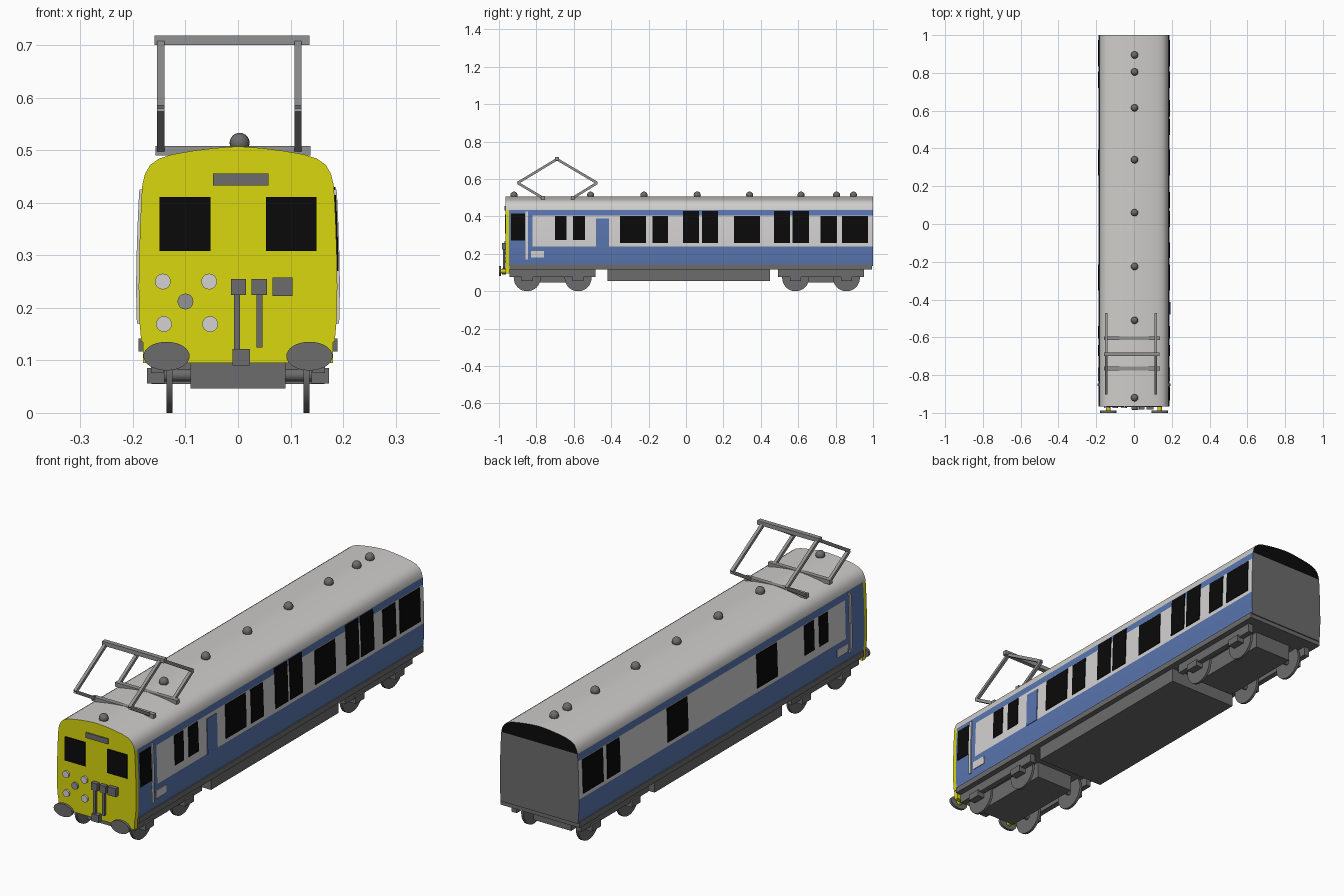
import bpy, bmesh, math
from mathutils import Vector

if "Cube" in bpy.data.objects:
    bpy.data.objects.remove(bpy.data.objects["Cube"])

def material(name, r, g, b):
    m = bpy.data.materials.new(name)
    m.diffuse_color = (r, g, b, 1)
    m.use_nodes = True
    m.node_tree.nodes["Principled BSDF"].inputs["Base Color"].default_value = m.diffuse_color
    return m

YELLOW = material("yellow", 0.70, 0.68, 0.004)
BLUE = material("blue", 0.10, 0.18, 0.43)
WHITE = material("off_white", 0.66, 0.64, 0.64)
ROOF = material("roof_grey", 0.62, 0.61, 0.59)
GREY = material("dark_grey", 0.15, 0.15, 0.15)
MID = material("mid_grey", 0.29, 0.29, 0.29)
BLACK = material("black", 0.003, 0.003, 0.003)

def finish(name, bm, mats, smooth=False):
    bmesh.ops.recalc_face_normals(bm, faces=bm.faces)
    me = bpy.data.meshes.new(name)
    bm.to_mesh(me)
    bm.free()
    ob = bpy.data.objects.new(name, me)
    bpy.context.collection.objects.link(ob)
    for m in mats:
        me.materials.append(m)
    if smooth:
        bpy.ops.object.select_all(action='DESELECT')
        ob.select_set(True)
        bpy.context.view_layer.objects.active = ob
        bpy.ops.object.shade_smooth_by_angle(angle=math.radians(35))
    return ob

def box(name, x0, x1, y0, y1, z0, z1, mat):
    bm = bmesh.new()
    bmesh.ops.create_cube(bm, size=1)
    for v in bm.verts:
        v.co = ((x0 + x1) / 2 + v.co.x * (x1 - x0),
                (y0 + y1) / 2 + v.co.y * (y1 - y0),
                (z0 + z1) / 2 + v.co.z * (z1 - z0))
    return finish(name, bm, [mat])

def rod(name, a, b, r, mat, sides=24, flat=1.0):
    """Cylinder or square bar from a to b; flat squashes it in z."""
    a, b = Vector(a), Vector(b)
    bm = bmesh.new()
    bmesh.ops.create_cone(bm, cap_ends=True, segments=sides, radius1=r, radius2=r, depth=(b - a).length)
    q = (b - a).to_track_quat('Z', 'Y')
    for v in bm.verts:
        if sides == 4:   # turn so the bar faces sit square
            v.co.xy = (v.co.x - v.co.y) * 0.7071, (v.co.x + v.co.y) * 0.7071
        p = q @ v.co
        p.z *= flat
        v.co = p + (a + b) / 2
    return finish(name, bm, [mat], sides > 8)

# Half cross-section of the carriage: (z, half width)
PROFILE = [(0.135, 0.184), (0.18, 0.188), (0.24, 0.189), (0.30, 0.188), (0.36, 0.186),
           (0.405, 0.184), (0.435, 0.182), (0.455, 0.177), (0.472, 0.167), (0.484, 0.150),
           (0.492, 0.125), (0.499, 0.085), (0.504, 0.045), (0.507, 0.004)]

def half_width(z):
    for (z0, w0), (z1, w1) in zip(PROFILE, PROFILE[1:]):
        if z <= z1:
            return w0 + (w1 - w0) * (z - z0) / (z1 - z0)

# Carriage body, coloured by height and position along its length
bm = bmesh.new()
cuts = [-0.965, -0.947, -0.82, 1.0]
rings = [[(bm.verts.new((-w, y, z)), bm.verts.new((w, y, z))) for z, w in PROFILE] for y in cuts]
mats = [YELLOW, BLUE, WHITE, ROOF, GREY, BLACK]
top = len(PROFILE) - 1
for k in range(3):
    a, b = rings[k], rings[k + 1]
    for i in range(top):
        z = (PROFILE[i][0] + PROFILE[i + 1][0]) / 2
        for s in (0, 1):
            f = bm.faces.new((a[i][s], b[i][s], b[i + 1][s], a[i + 1][s]))
            if z > 0.435:
                f.material_index = 3
            elif k == 0:
                f.material_index = 0
            else:
                f.material_index = 2 if k == 2 and 0.24 < z < 0.405 else 1
    bm.faces.new((a[top][0], b[top][0], b[top][1], a[top][1])).material_index = 3
    bm.faces.new((a[0][0], b[0][0], b[0][1], a[0][1])).material_index = 4
for ring, front in ((rings[0], True), (rings[-1], False)):
    for i in range(top):
        f = bm.faces.new((ring[i][0], ring[i][1], ring[i + 1][1], ring[i + 1][0]))
        f.material_index = 0 if front else (5 if PROFILE[i][0] > 0.43 else 4)
finish("carriage_body", bm, mats, True)

def side_panel(name, side, y0, y1, z0, z1, mat, t=0.003):
    """Thin plate that follows the curve of the side wall."""
    bm = bmesh.new()
    zs = [z0] + [z for z, _ in PROFILE if z0 < z < z1] + [z1]
    rows = [[bm.verts.new((side * (half_width(z) + d), y, z))
             for y, d in ((y0, -0.002), (y0, t), (y1, t), (y1, -0.002))] for z in zs]
    for a, b in zip(rows, rows[1:]):
        for j in range(4):
            bm.faces.new((a[j], a[(j + 1) % 4], b[(j + 1) % 4], b[j]))
    bm.faces.new(rows[0])
    bm.faces.new(rows[-1])
    finish(name, bm, [mat])

# Side windows: y range, z range; the second list is on the right side only
both = [(-0.70, -0.64, 0.275, 0.402), (-0.605, -0.54, 0.275, 0.402), (-0.353, -0.215, 0.257, 0.402),
        (0.257, 0.395, 0.257, 0.402), (0.72, 0.807, 0.257, 0.402), (0.834, 0.973, 0.257, 0.402)]
right_only = [(-0.935, -0.86, 0.27, 0.415), (-0.18, -0.097, 0.257, 0.402), (-0.015, 0.07, 0.257, 0.43),
              (0.085, 0.17, 0.257, 0.43), (0.47, 0.555, 0.257, 0.43), (0.57, 0.657, 0.257, 0.43)]
for side in (-1, 1):
    for w in both + (right_only if side > 0 else []):
        side_panel("side_window", side, *w, BLACK)
    side_panel("cab_handrail", side, -0.858, -0.845, 0.17, 0.425, WHITE, 0.005)
    side_panel("side_plate", side, -0.83, -0.76, 0.18, 0.215, WHITE)
side_panel("side_door", 1, -0.48, -0.412, 0.238, 0.39, BLUE)

# Underframe, front skirt and equipment box
box("solebar", -0.189, 0.189, -0.945, 0.995, 0.117, 0.142, GREY)
box("front_skirt", -0.181, 0.181, -0.965, -0.945, 0.095, 0.137, YELLOW)
box("equipment_box", -0.165, 0.165, -0.42, 0.45, 0.055, 0.125, GREY)

# Bogies with wheels
for yc in (-0.713, 0.722):
    box("bogie_centre", -0.09, 0.09, yc - 0.19, yc + 0.19, 0.046, 0.12, GREY)
    for s in (-1, 1):
        xs = sorted((s * 0.142, s * 0.166))
        box("bogie_side_frame", *xs, yc - 0.23, yc + 0.23, 0.076, 0.115, GREY)
        for dy in (-0.136, 0.136):
            y = yc + dy
            rod("wheel", (s * 0.125, y, 0.072), (s * 0.136, y, 0.072), 0.072, GREY, 32)
            box("axle_box", *sorted((s * 0.14, s * 0.173)), y - 0.03, y + 0.03, 0.056, 0.085, GREY)
    for dy in (-0.136, 0.136):
        rod("axle", (-0.15, yc + dy, 0.072), (0.15, yc + dy, 0.072), 0.012, GREY, 12)

# Cab front: windows, indicator, lamps
F = -0.965
for x0, x1 in ((-0.149, -0.052), (0.053, 0.149)):
    box("front_window", x0, x1, F - 0.004, F + 0.002, 0.308, 0.411, BLACK)
box("destination_panel", -0.048, 0.058, F - 0.005, F + 0.002, 0.433, 0.456, GREY)
for x, z in ((-0.143, 0.25), (-0.055, 0.25), (-0.141, 0.169), (-0.053, 0.169)):
    rod("front_lamp", (x, F - 0.008, z), (x, F + 0.002, z), 0.015, WHITE)
rod("front_socket", (-0.1, F - 0.008, 0.212), (-0.1, F + 0.002, 0.212), 0.015, MID)

# Jumper boxes, hoses, coupler, buffers
for x0, x1, z0, z1 in ((-0.013, 0.015, 0.224, 0.255), (0.026, 0.055, 0.224, 0.255), (0.066, 0.104, 0.222, 0.258)):
    box("jumper_box", x0, x1, F - 0.018, F + 0.002, z0, z1, GREY)
for x, z in ((-0.002, 0.12), (0.041, 0.124)):
    box("hose", x - 0.006, x + 0.006, F - 0.014, F - 0.003, z, 0.226, GREY)
box("coupler", -0.01, 0.023, F - 0.02, F + 0.002, 0.09, 0.122, GREY)
for s in (-1, 1):
    rod("buffer_head", (s * 0.136, -1.0, 0.108), (s * 0.136, -0.988, 0.108), 0.044, GREY, 32, 0.62)
    rod("buffer_stem", (s * 0.136, -0.989, 0.108), (s * 0.136, -0.945, 0.108), 0.012, YELLOW, 16)

# Roof vents
for y in (-0.92, -0.51, -0.225, 0.06, 0.34, 0.615, 0.805, 0.895):
    bm = bmesh.new()
    bmesh.ops.create_uvsphere(bm, u_segments=20, v_segments=12, radius=0.019)
    bmesh.ops.translate(bm, verts=bm.verts, vec=(0.003, y, 0.514))
    finish("roof_vent", bm, [GREY], True)

# Pantograph: base bars, folding arms, contact bar
for y in (-0.765, -0.605):
    box("pantograph_base", -0.157, 0.138, y - 0.01, y + 0.01, 0.49, 0.508, MID)
for x in (-0.147, 0.114):
    for knee, foot in ((-0.9, -0.765), (-0.475, -0.605)):
        rod("pantograph_lower_arm", (x, foot, 0.499), (x, knee, 0.579), 0.0095, MID, 4)
        rod("pantograph_upper_arm", (x, knee, 0.579), (x, -0.69, 0.706), 0.0095, MID, 4)
box("pantograph_contact_bar", -0.159, 0.136, -0.70, -0.68, 0.70, 0.718, MID)
